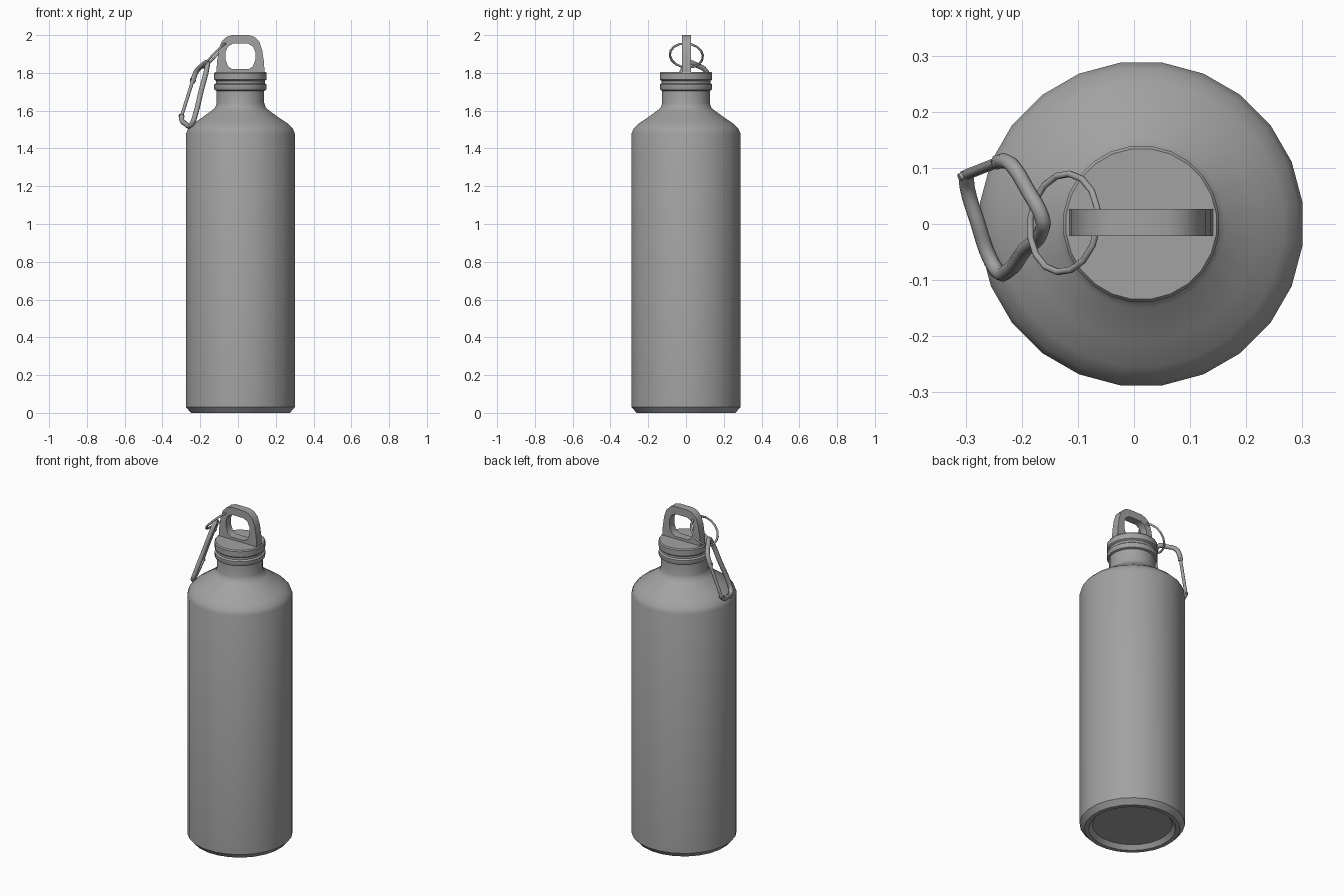
import bpy
import bmesh
from math import sin, cos, pi, radians
from mathutils import Vector

if "Cube" in bpy.data.objects:
    bpy.data.objects.remove(bpy.data.objects["Cube"], do_unlink=True)

AXIS_X = 0.013   # bottle axis
SIDES = 24

grey = bpy.data.materials.new("plain_grey")
grey.use_nodes = True
grey.diffuse_color = (0.36, 0.36, 0.36, 1)
grey.node_tree.nodes["Principled BSDF"].inputs["Base Color"].default_value = (0.36, 0.36, 0.36, 1)


def add_mesh(name, mesh, angle=35):
    mesh.name = name
    mesh.materials.clear()
    mesh.materials.append(grey)
    mesh.shade_smooth()
    mesh.set_sharp_from_angle(angle=radians(angle))
    ob = bpy.data.objects.new(name, mesh)
    bpy.context.scene.collection.objects.link(ob)
    return ob


def lathe(name, profile):
    """Turn a (radius, z) profile around the bottle axis and close both ends."""
    bm = bmesh.new()
    rings = []
    for r, z in profile:
        angles = [(i + 0.5) * 2 * pi / SIDES for i in range(SIDES)]
        rings.append([bm.verts.new((AXIS_X + r * cos(a), r * sin(a), z)) for a in angles])
    for low, high in zip(rings, rings[1:]):
        for i in range(SIDES):
            j = (i + 1) % SIDES
            bm.faces.new((low[i], low[j], high[j], high[i]))
    bm.faces.new(rings[0][::-1])
    bm.faces.new(rings[-1])
    bmesh.ops.recalc_face_normals(bm, faces=bm.faces)
    mesh = bpy.data.meshes.new(name)
    bm.to_mesh(mesh)
    bm.free()
    return add_mesh(name, mesh)


def curve_to_mesh(name, curve):
    """Bake a curve into a plain mesh object."""
    temp = bpy.data.objects.new("temp", curve)
    bpy.context.scene.collection.objects.link(temp)
    graph = bpy.context.evaluated_depsgraph_get()
    mesh = bpy.data.meshes.new_from_object(temp.evaluated_get(graph))
    bpy.data.objects.remove(temp, do_unlink=True)
    bpy.data.curves.remove(curve)
    return add_mesh(name, mesh, 50)


def tube(name, points, radius, cyclic=False, smooth=True, steps=4):
    curve = bpy.data.curves.new(name, "CURVE")
    curve.dimensions = "3D"
    curve.bevel_depth = radius
    curve.bevel_resolution = 2
    curve.use_fill_caps = True
    curve.resolution_u = steps
    spline = curve.splines.new("BEZIER" if smooth else "POLY")
    pts = spline.bezier_points if smooth else spline.points
    pts.add(len(points) - 1)
    for p, co in zip(pts, points):
        if smooth:
            p.co = co
            p.handle_left_type = p.handle_right_type = "AUTO"
        else:
            p.co = (*co, 1)
    spline.use_cyclic_u = cyclic
    return curve_to_mesh(name, curve)


# Bottle with a recessed base, chamfered foot, rounded shoulder and neck
lathe("bottle_body", [
    (0.22, 0.025), (0.24, 0.0), (0.264, 0.0), (0.29, 0.03), (0.29, 1.48),
    (0.28, 1.505), (0.255, 1.53), (0.21, 1.56), (0.15, 1.603), (0.135, 1.617),
    (0.127, 1.64), (0.127, 1.72)])

# Screw cap with a groove
lathe("screw_cap", [
    (0.127, 1.705), (0.137, 1.71), (0.14, 1.716), (0.14, 1.738), (0.131, 1.745),
    (0.131, 1.758), (0.14, 1.765), (0.14, 1.798), (0.135, 1.805)])

# Cap handle: flat arch with a rounded opening
arch_half = [(0.128, 1.80), (0.124, 1.86), (0.115, 1.92), (0.10, 1.965), (0.075, 1.99), (0.045, 2.0)]
hole_half = [(0.045, 1.82), (0.066, 1.835), (0.079, 1.87), (0.079, 1.91), (0.066, 1.94), (0.04, 1.955)]
arch = bpy.data.curves.new("cap_handle", "CURVE")
arch.dimensions = "2D"
arch.fill_mode = "BOTH"
arch.extrude = 0.024
for half in (arch_half, hole_half):
    outline = half + [(-x, z) for x, z in reversed(half)]
    spline = arch.splines.new("POLY")
    spline.points.add(len(outline) - 1)
    for p, (x, z) in zip(spline.points, outline):
        p.co = (x, z, 0, 1)
    spline.use_cyclic_u = True
handle = curve_to_mesh("cap_handle", arch)
handle.rotation_euler.x = pi / 2
handle.location = (AXIS_X, 0.003, 0)

# Split ring, tilted through the handle
ring_centre = Vector((-0.125, 0.002, 1.892))
across = Vector((0.12, 0.99, 0)).normalized()
slope = Vector((0.68, -0.08, 0.73)).normalized()
ring = [ring_centre + 0.088 * (cos(a) * across + sin(a) * slope)
        for a in (i * 2 * pi / 16 for i in range(16))]
tube("split_ring", ring, 0.006, cyclic=True, smooth=False)

# Carabiner, laid out in its own slanted plane
top = Vector((-0.158, 0.0, 1.858))
down = Vector((-0.075, -0.09, -0.305))
side = Vector((-0.065, 0.115, -0.05))


def in_plane(a, b):
    return top + a * down + b * side


hook = [(0.72, 1.33), (0.82, 1.19), (0.95, 0.75), (1.06, 0.32), (1.05, 0.08), (0.9, -0.02),
        (0.5, -0.01), (0.1, -0.02), (0.0, 0.08), (-0.02, 0.5), (0.0, 0.9), (0.08, 1.04), (0.18, 1.1)]
tube("carabiner_hook", [in_plane(a, b) for a, b in hook], 0.0135)

# Spring gate with a pin at each end
gate_ends = [in_plane(0.14, 1.08), in_plane(0.72, 1.33)]
tube("carabiner_gate", gate_ends, 0.0095, smooth=False)
normal = down.cross(side).normalized()
for name, end in zip(("gate_latch_pin", "gate_hinge_pin"), gate_ends):
    tube(name, [end - normal * 0.015, end + normal * 0.015], 0.007, smooth=False)
